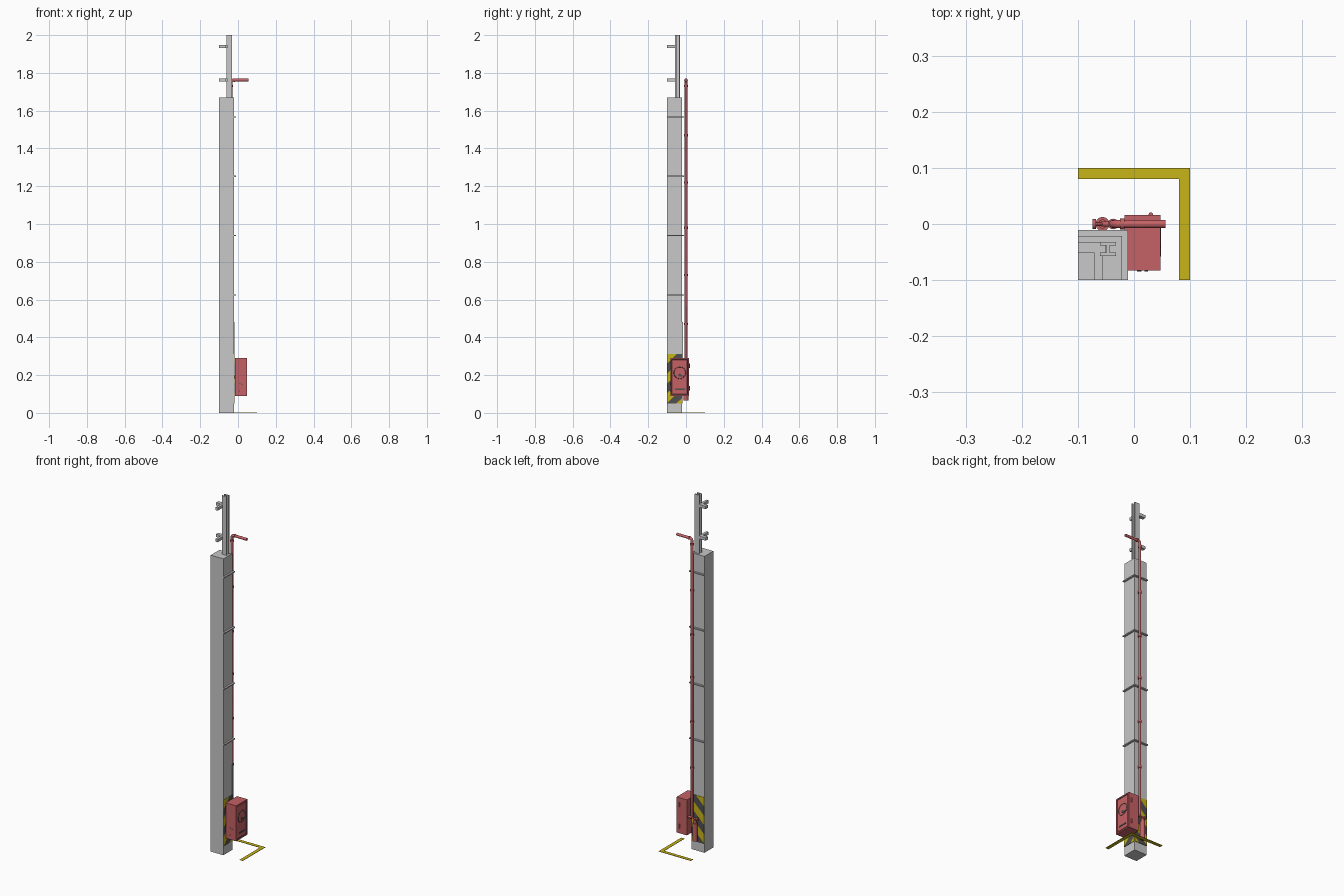
import bpy, bmesh, math
from mathutils import Vector

if "Cube" in bpy.data.objects:
    bpy.data.objects.remove(bpy.data.objects["Cube"], do_unlink=True)


def material(name, rgb):
    m = bpy.data.materials.new(name)
    m.use_nodes = True
    m.diffuse_color = (*rgb, 1)
    m.node_tree.nodes["Principled BSDF"].inputs["Base Color"].default_value = (*rgb, 1)
    return m


GREY = material("light grey", (0.58, 0.58, 0.58))
RED = material("red", (0.56, 0.12, 0.13))
YELLOW = material("yellow", (0.57, 0.46, 0.01))
DARK = material("dark grey", (0.08, 0.08, 0.08))


def finish(name, bm, *mats):
    me = bpy.data.meshes.new(name)
    bmesh.ops.recalc_face_normals(bm, faces=bm.faces)
    bm.to_mesh(me)
    bm.free()
    ob = bpy.data.objects.new(name, me)
    bpy.context.collection.objects.link(ob)
    for m in mats:
        me.materials.append(m)
    return ob


def add_box(bm, lo, hi):
    verts = bmesh.ops.create_cube(bm, size=1)["verts"]
    lo, hi = Vector(lo), Vector(hi)
    for v in verts:
        v.co = (lo + hi) / 2 + v.co * (hi - lo)


def box(name, mat, *spans):
    bm = bmesh.new()
    for lo, hi in spans:
        add_box(bm, lo, hi)
    return finish(name, bm, mat)


def rod(name, mat, a, b, r, sides=16):
    a, b = Vector(a), Vector(b)
    bm = bmesh.new()
    bmesh.ops.create_cone(bm, cap_ends=True, segments=sides, radius1=r, radius2=r, depth=(b - a).length)
    turn = (b - a).to_track_quat("Z", "Y")
    for v in bm.verts:
        v.co = turn @ v.co + (a + b) / 2
    ob = finish(name, bm, mat)
    smooth(ob)
    return ob


def smooth(ob):
    bpy.ops.object.select_all(action="DESELECT")
    ob.select_set(True)
    bpy.context.view_layer.objects.active = ob
    bpy.ops.object.shade_smooth_by_angle()


def pipe(name, points, r):
    # Rounded tube along a path
    cu = bpy.data.curves.new(name, "CURVE")
    cu.dimensions = "3D"
    cu.bevel_depth = r
    cu.bevel_resolution = 3
    cu.use_fill_caps = True
    sp = cu.splines.new("POLY")
    sp.points.add(len(points) - 1)
    for p, co in zip(sp.points, points):
        p.co = (*co, 1)
    cu.materials.append(RED)
    ob = bpy.data.objects.new(name, cu)
    bpy.context.collection.objects.link(ob)
    return ob


# Column and floor marking
IN, OUT = -0.1, -0.021
box("column", GREY, ((IN, IN, 0), (OUT, OUT, 1.67)))
box("floor_marking", YELLOW, ((-0.1, 0.08, 0), (0.1, 0.1, 0.002)), ((0.08, -0.1, 0), (0.1, 0.08, 0.002)))

# L-shaped ledges wrapping the two inner faces of the column
for i in range(4):
    z = 0.625 + 0.314 * i
    box(f"ledge_{i + 1}", GREY, ((IN, OUT, z - 0.003), (-0.011, -0.011, z + 0.003)),
        ((OUT, IN, z - 0.003), (-0.011, OUT, z + 0.003)))

# Thin conduit on the column edge
box("conduit", GREY, ((-0.026, -0.023, 0.29), (-0.019, -0.017, 0.48)))

# Upright I-section post above the column
box("upper_post", GREY, ((-0.061, -0.057, 1.66), (-0.032, -0.051, 2)),
    ((-0.061, -0.038, 1.66), (-0.032, -0.032, 2)),
    ((-0.049, -0.051, 1.66), (-0.044, -0.038, 2)))

# Pairs of bracket arms on the post
for i, z in enumerate((1.762, 1.94)):
    box(f"bracket_{i + 1}", GREY, ((IN, -0.052, z - 0.008), (-0.05, -0.032, z + 0.008)),
        ((-0.07, IN, z - 0.008), (-0.056, -0.045, z + 0.008)))


# Hazard stripe plates: cut along diagonals, coloured by band
def hazard(name, lo, hi, axis):
    w = 0.052
    bm = bmesh.new()
    add_box(bm, lo, hi)
    normal = Vector((0, 0, 1))
    normal[axis] = -1
    for k in range(-1, 7):
        co = Vector((0, 0, k * w))
        co[axis] = IN
        bmesh.ops.bisect_plane(bm, geom=bm.verts[:] + bm.edges[:] + bm.faces[:], plane_co=co, plane_no=normal)
    for f in bm.faces:
        c = f.calc_center_median()
        f.material_index = math.floor((c.z - c[axis] + IN) / w) % 2
    finish(name, bm, DARK, YELLOW)


hazard("hazard_plate_side", (OUT, IN, 0.05), (OUT + 0.002, OUT, 0.312), 1)
hazard("hazard_plate_back", (IN, OUT, 0.05), (OUT, OUT + 0.002, 0.312), 0)

# Cabinet with a recessed door facing +x
bm = bmesh.new()
add_box(bm, (-0.017, -0.083, 0.09), (0.047, 0.016, 0.29))
bm.normal_update()
door = max(bm.faces, key=lambda f: f.calc_center_median().x)
for thick, depth, mat in ((0.009, 0, 0), (0.004, -0.004, 1), (0.001, 0.003, 0)):
    rim = bmesh.ops.inset_region(bm, faces=[door], thickness=thick, depth=depth)["faces"]
    for f in rim:
        f.material_index = mat
finish("cabinet", bm, RED, DARK)

# Door fittings: hose ring, hub, handle and latch
bpy.ops.mesh.primitive_torus_add(major_radius=0.031, minor_radius=0.0015, major_segments=32, minor_segments=6,
                                 location=(0.046, -0.033, 0.212), rotation=(0, math.pi / 2, 0))
ring = bpy.context.object
ring.name = "hose_ring"
ring.data.materials.append(DARK)
smooth(ring)
rod("hose_hub", DARK, (0.044, -0.033, 0.2), (0.048, -0.033, 0.2), 0.008)
box("hose_nozzle", DARK, ((0.044, -0.033, 0.192), (0.048, -0.003, 0.198)))
box("door_handle", DARK, ((0.044, -0.058, 0.12), (0.048, -0.005, 0.128)))
for i, (x, z) in enumerate(((0.01, 0.155), (0.022, 0.15), (0.008, 0.115))):
    rod(f"cabinet_bolt_{i + 1}", DARK, (x, -0.085, z), (x, -0.082, z), 0.003, 8)
for z in (0.13, 0.25):
    rod("cabinet_hinge", RED, (0.03, 0.017, z - 0.012), (0.03, 0.017, z + 0.012), 0.004, 8)

# Riser pipe with an elbow into the top arm, and couplings
PX = -0.037
pipe("riser_pipe", [(-0.01, 0, 0.19), (-0.03, 0, 0.19), (PX, 0, 0.197), (PX, 0, 1.752),
                    (PX + 0.003, 0, 1.759), (PX + 0.01, 0, 1.762), (0.056, 0, 1.762)], 0.0075)
for i, z in enumerate((0.47, 0.73, 0.98, 1.22, 1.47, 1.73)):
    rod(f"pipe_coupling_{i + 1}", RED, (PX, 0, z - 0.006), (PX, 0, z + 0.006), 0.0095)
rod("elbow_coupling", RED, (PX + 0.012, 0, 1.762), (PX + 0.02, 0, 1.762), 0.0095)

# Drain cylinder with its cap, valve and link to the riser
CX = -0.056
rod("drain_cylinder", RED, (CX, 0, 0.065), (CX, 0, 0.165), 0.0125, 20)
rod("drain_cap", RED, (CX, 0, 0.165), (CX, 0, 0.178), 0.008)
pipe("drain_link", [(CX, 0, 0.17), (CX, 0, 0.19), (PX, 0, 0.19)], 0.005)
rod("valve_wheel", RED, (-0.074, 0, 0.19), (-0.068, 0, 0.19), 0.009)
rod("valve_stem", RED, (-0.068, 0, 0.19), (CX, 0, 0.19), 0.004, 8)
